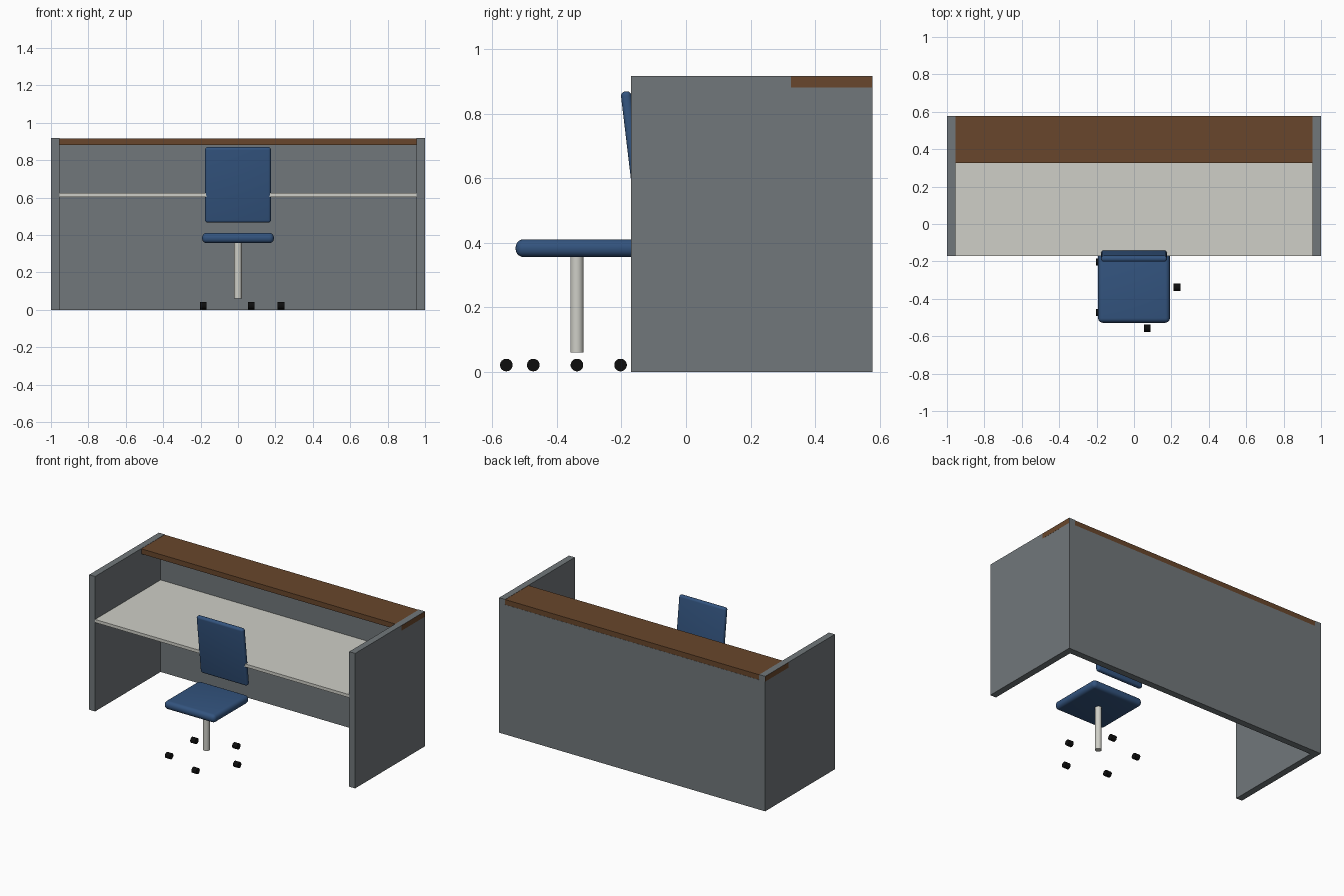
import bpy
from math import radians, cos, sin, pi

cube = bpy.data.objects.get("Cube")
if cube:
    bpy.data.objects.remove(cube, do_unlink=True)


def material(name, r, g, b):
    m = bpy.data.materials.new(name)
    m.use_nodes = True
    m.diffuse_color = (r, g, b, 1)
    bsdf = next(n for n in m.node_tree.nodes if n.type == 'BSDF_PRINCIPLED')
    bsdf.inputs["Base Color"].default_value = (r, g, b, 1)
    return m


grey = material("grey_panel", 0.165, 0.185, 0.196)
brown = material("brown_wood", 0.14, 0.062, 0.025)
white = material("off_white", 0.62, 0.62, 0.57)
blue = material("blue_fabric", 0.033, 0.088, 0.21)
black = material("black_rubber", 0.004, 0.004, 0.004)


def finish(name, mat):
    ob = bpy.context.object
    ob.name = ob.data.name = name
    ob.data.materials.append(mat)
    return ob


def box(name, x, y, z, mat):
    """Box given by its (min, max) range on each axis."""
    ranges = (x, y, z)
    bpy.ops.mesh.primitive_cube_add(size=1, location=[(a + b) / 2 for a, b in ranges])
    ob = finish(name, mat)
    ob.scale = [b - a for a, b in ranges]
    bpy.ops.object.transform_apply(location=False, rotation=False, scale=True)
    return ob


def cushion(name, x, y, z, radius):
    """Soft box with rounded edges."""
    ob = box(name, x, y, z, blue)
    bevel = ob.modifiers.new("round_edges", 'BEVEL')
    bevel.width = radius
    bevel.segments = 5
    bpy.ops.object.modifier_apply(modifier=bevel.name)
    bpy.ops.object.shade_smooth_by_angle(angle=radians(35))
    return ob


def cylinder(name, radius, depth, location, mat, rotation=(0, 0, 0)):
    bpy.ops.mesh.primitive_cylinder_add(vertices=32, radius=radius, depth=depth,
                                        location=location, rotation=rotation)
    ob = finish(name, mat)
    bpy.ops.object.shade_smooth_by_angle(angle=radians(35))
    return ob


# Desk shell
front, back, inner = -0.17, 0.578, 0.955
for side, s in (("right", -1), ("left", 1)):
    box(side + "_side_panel", sorted((s * inner, s * 0.9995)), (front, back), (0, 0.917), grey)
box("back_panel", (-inner, inner), (0.533, back), (0, 0.881), grey)

# Work surface and raised counter, whose ends show through the side panels
box("work_surface", (-inner, inner), (front, 0.533), (0.604, 0.625), white)
box("counter", (-1, 1), (0.326, back - 0.001), (0.881, 0.9155), brown)

# Chair
cx, cy = 0, -0.338
cushion("chair_seat", (-0.192, 0.192), (cy - 0.19, cy + 0.19), (0.356, 0.411), 0.025)
rest = cushion("chair_backrest", (-0.176, 0.176), (-0.179, -0.147), (0.465, 0.871), 0.014)
rest.rotation_euler.x = radians(6.8)
cylinder("chair_post", 0.0205, 0.30, (cx, cy, 0.21), white)

# Five casters spaced evenly around the post, all rolling front to back
for i in range(5):
    a = 2 * pi * i / 5
    cylinder(f"caster_{i + 1}", 0.0195, 0.036,
             (cx + 0.23 * cos(a), cy + 0.23 * sin(a), 0.0215), black, (0, pi / 2, 0))
